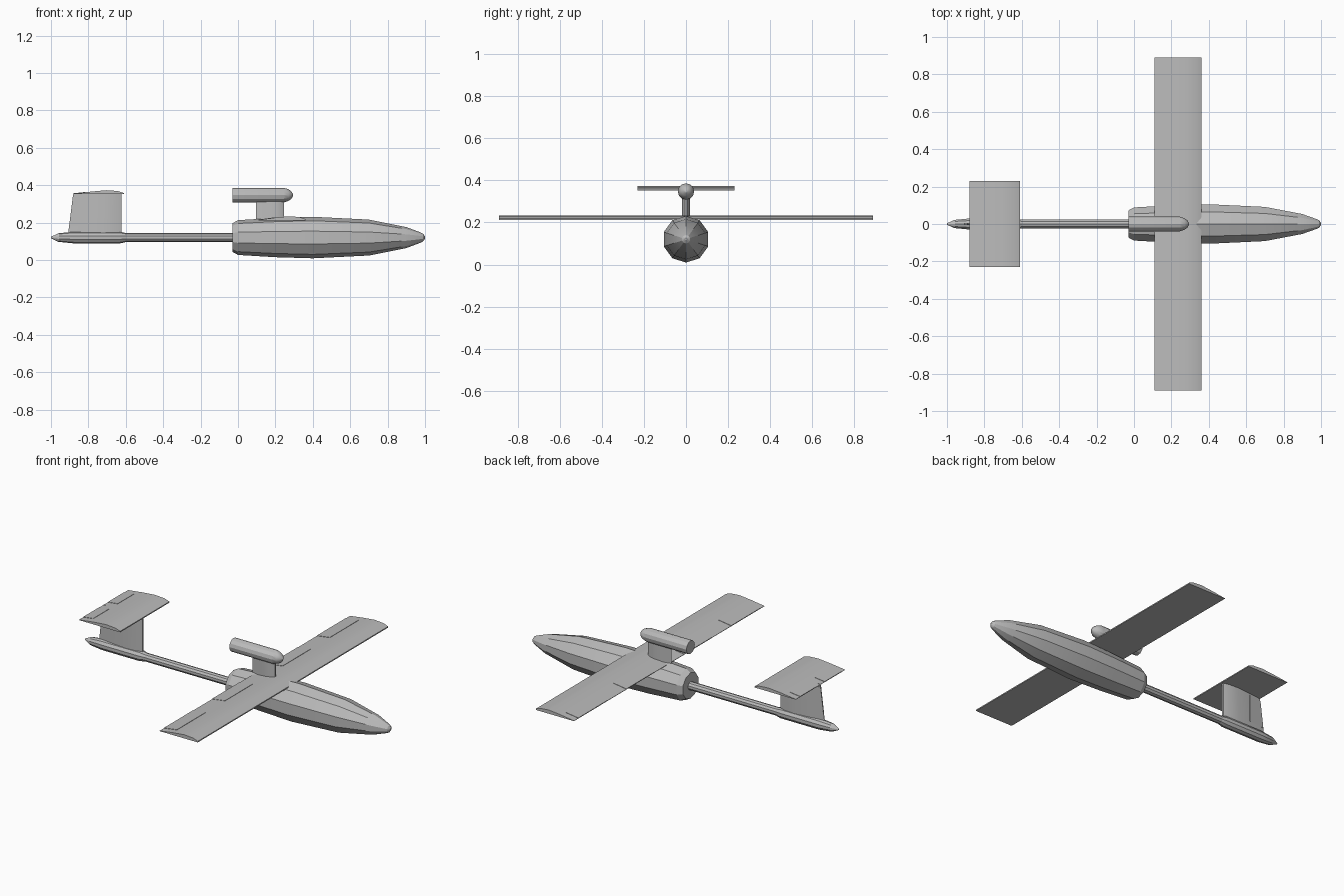
import bpy
import math

default = bpy.data.objects.get("Cube")
if default:
    bpy.data.objects.remove(default, do_unlink=True)

GREY = (0.5, 0.5, 0.5, 1)
paint = bpy.data.materials.new("light grey")
paint.use_nodes = True
paint.diffuse_color = GREY
paint.node_tree.nodes["Principled BSDF"].inputs["Base Color"].default_value = GREY


def loft(name, rings):
    """Skin a row of closed rings and cap both ends."""
    n = len(rings[0])
    verts = [p for ring in rings for p in ring]
    faces = [tuple(range(n)), tuple(range(len(verts) - n, len(verts)))]
    for k in range(len(rings) - 1):
        for i in range(n):
            j = (i + 1) % n
            faces.append((k * n + i, k * n + j, (k + 1) * n + j, (k + 1) * n + i))
    mesh = bpy.data.meshes.new(name)
    mesh.from_pydata(verts, [], faces)
    mesh.materials.append(paint)
    obj = bpy.data.objects.new(name, mesh)
    bpy.context.collection.objects.link(obj)
    bpy.ops.object.select_all(action="DESELECT")
    obj.select_set(True)
    bpy.context.view_layer.objects.active = obj
    bpy.ops.object.mode_set(mode="EDIT")
    bpy.ops.mesh.select_all(action="SELECT")
    bpy.ops.mesh.normals_make_consistent(inside=False)
    bpy.ops.object.mode_set(mode="OBJECT")
    bpy.ops.object.shade_smooth_by_angle(angle=math.radians(25))
    return obj


def body(name, z, profile, sides=10):
    """Turned body along x from (x, radius) stations."""
    angles = [math.pi / 2 + math.tau * i / sides for i in range(sides)]
    return loft(name, [[(x, r * math.cos(a), z + r * math.sin(a)) for a in angles]
                       for x, r in profile])


# Airfoil: chord fraction from the trailing edge, and height fraction
FOIL = [(0, 0.1), (0.35, 0.65), (0.65, 1), (0.88, 0.8), (1, 0.3)]


def wing_section(x0, x1, y, z, thick):
    chord = x1 - x0
    upper = [(x0 + t * chord, y, z + h * thick) for t, h in FOIL]
    return upper + [(x1, y, z), (x0, y, z)]


def wing(name, x0, x1, half_span, z, thick):
    return loft(name, [wing_section(x0, x1, y, z, thick) for y in (-half_span, half_span)])


def control_panels(name, x0, x1, chord, spans, z, thick):
    """Thin plates lying on the rear upper surface, on both sides."""
    slope = (FOIL[1][1] - FOIL[0][1]) / FOIL[1][0]
    rear = z + FOIL[0][1] * thick
    front = rear + slope * (x1 - x0) / chord * thick
    for side, label in ((1, "left"), (-1, "right")):
        for y0, y1 in spans:
            loft(f"{label}_{name}", [
                [(x0, side * y, rear - 0.001), (x1, side * y, front - 0.001),
                 (x1, side * y, front + 0.002), (x0, side * y, rear + 0.002)]
                for y in (y0, y1)])


def fin_section(x0, x1, z, half):
    side = [(x0 + t * (x1 - x0), h * half, z) for t, h in FOIL]
    return side + [(x, -y, z) for x, y, z in reversed(side)]


# Fuselage, boom and tail pod
body("fuselage", 0.12, [(-0.03, 0.076), (0, 0.093), (0.2, 0.105), (0.4, 0.111), (0.7, 0.096),
                        (0.9, 0.056), (0.975, 0.028), (0.99, 0.02), (1.0, 0.006)])
body("tail_boom", 0.12, [(-0.64, 0.024), (0, 0.024)])
body("tail_pod", 0.12, [(-1, 0.004), (-0.96, 0.023), (-0.88, 0.031), (-0.63, 0.031),
                        (-0.6, 0.024)])

# Main wing with flaps and ailerons
wing("main_wing", 0.11, 0.36, 0.89, 0.212, 0.022)
control_panels("aileron", 0.11, 0.195, 0.25, [(0.58, 0.85)], 0.212, 0.022)
control_panels("flap", 0.11, 0.195, 0.25, [(0.14, 0.4)], 0.212, 0.022)

# Engine pod on its pylon
body("engine_pod", 0.347, [(-0.03, 0.039), (0.245, 0.039), (0.27, 0.031), (0.285, 0.02),
                           (0.295, 0.004)], sides=12)
loft("engine_pylon", [fin_section(0.095, 0.245, z, 0.019) for z in (0.2, 0.33)])

# Tail fin with rudder
loft("tail_fin", [fin_section(x, -0.622, z, 0.017) for x, z in ((-0.91, 0.13), (-0.88, 0.357))])
for side in (1, -1):
    rudder = []
    for x, z in ((-0.903, 0.18), (-0.883, 0.34)):
        rudder.append([(x, side * 0.001, z), (-0.8, side * 0.009, z),
                       (-0.8, side * 0.013, z), (x, side * 0.003, z)])
    loft("rudder_plate", rudder)

# Tailplane with elevators
wing("tailplane", -0.88, -0.61, 0.23, 0.352, 0.021)
control_panels("elevator", -0.88, -0.815, 0.27, [(0.04, 0.19)], 0.352, 0.021)
